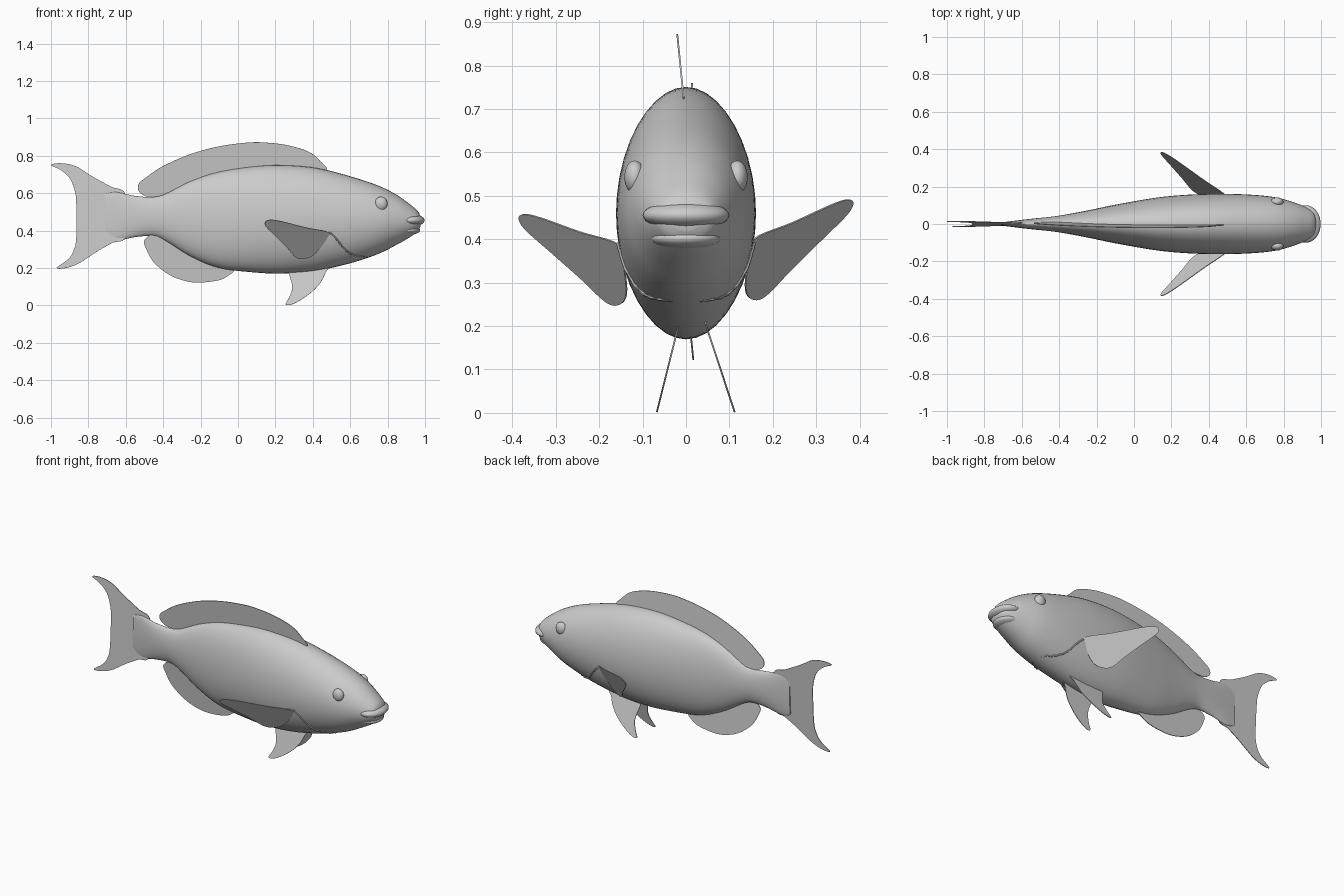
import bpy
import bmesh
from math import sin, cos, pi, sqrt
from mathutils import Vector

cube = bpy.data.objects.get("Cube")
if cube:
    bpy.data.objects.remove(cube, do_unlink=True)

GREY = (0.6, 0.6, 0.6, 1.0)
skin = bpy.data.materials.new("plain grey")
skin.use_nodes = True
skin.diffuse_color = GREY
skin.node_tree.nodes["Principled BSDF"].inputs["Base Color"].default_value = GREY


def spline(points, closed=False, steps=5):
    """Smooth path through points of any dimension."""
    n = len(points)
    pick = (lambda i: points[i % n]) if closed else (lambda i: points[max(0, min(n - 1, i))])
    path = []
    for i in range(n if closed else n - 1):
        for s in range(steps):
            t = s / steps
            path.append([0.5 * (2 * b + (c - a) * t + (2 * a - 5 * b + 4 * c - d) * t * t
                                + (3 * b - a - 3 * c + d) * t ** 3)
                         for a, b, c, d in zip(pick(i - 1), pick(i), pick(i + 1), pick(i + 2))])
    if not closed:
        path.append(list(points[-1]))
    return path


def finish(name, bm, smooth=True):
    bmesh.ops.recalc_face_normals(bm, faces=bm.faces)
    mesh = bpy.data.meshes.new(name)
    bm.to_mesh(mesh)
    bm.free()
    mesh.materials.append(skin)
    obj = bpy.data.objects.new(name, mesh)
    bpy.context.collection.objects.link(obj)
    if smooth:
        bpy.ops.object.select_all(action="DESELECT")
        obj.select_set(True)
        bpy.context.view_layer.objects.active = obj
        bpy.ops.object.shade_smooth_by_angle(angle=0.7)
    return obj


def fin(name, outline, place):
    """Thin plate from a side outline; place maps (x, z) into space."""
    bm = bmesh.new()
    bm.faces.new([bm.verts.new(place(x, z)) for x, z in spline(outline, True)])
    obj = finish(name, bm, False)
    plate = obj.modifiers.new("thickness", "SOLIDIFY")
    plate.thickness = 0.004
    plate.offset = 0


def ellipsoid(name, centre, radii):
    bm = bmesh.new()
    bmesh.ops.create_uvsphere(bm, u_segments=32, v_segments=16, radius=1)
    bmesh.ops.scale(bm, vec=radii, verts=bm.verts)
    bmesh.ops.translate(bm, vec=centre, verts=bm.verts)
    return finish(name, bm)


# Body: x, top, bottom, half width
stations = spline([
    (-.71, .595, .36, .008), (-.65, .605, .345, .016), (-.55, .585, .365, .028),
    (-.45, .58, .37, .038), (-.38, .60, .34, .048), (-.25, .665, .26, .072),
    (-.1, .715, .20, .103), (.1, .745, .175, .138), (.25, .75, .17, .154),
    (.42, .735, .185, .161), (.6, .69, .225, .158), (.75, .64, .275, .144),
    (.85, .59, .325, .117), (.92, .54, .365, .09), (.96, .505, .395, .066),
    (.975, .475, .42, .035)])
SIDES = 40
bm = bmesh.new()
rings = []
for x, top, bottom, width in stations:
    mid, half = (top + bottom) / 2, (top - bottom) / 2
    angles = [2 * pi * k / SIDES for k in range(SIDES)]
    rings.append([bm.verts.new((x, width * sin(a), mid + half * cos(a))) for a in angles])
for r, s in zip(rings, rings[1:]):
    for k in range(SIDES):
        j = (k + 1) % SIDES
        bm.faces.new((r[k], r[j], s[j], s[k]))
bm.faces.new(rings[0])
bm.faces.new(rings[-1])
finish("body", bm)


def skin_y(x, z):
    """Half width of the body at a side position."""
    _, top, bottom, width = min(stations, key=lambda s: abs(s[0] - x))
    u = (2 * z - top - bottom) / (top - bottom)
    return width * sqrt(max(0, 1 - u * u))


# Mouth
ellipsoid("upper_lip", (.92, 0, .455), (.078, .1, .034))
ellipsoid("lower_lip", (.9, 0, .402), (.074, .08, .027))

# Eyes and gill covers
for side, label in ((1, "left"), (-1, "right")):
    ellipsoid(label + "_eye", (.765, side * .118, .543), (.034, .024, .038))
    bm = bmesh.new()
    path = [Vector((x, side * skin_y(x, z), z)) for x, z in
            spline([(.49, .39), (.53, .35), (.57, .30), (.62, .27), (.69, .26)])]
    loops = []
    for i, p in enumerate(path):
        along = (path[min(i + 1, len(path) - 1)] - path[max(i - 1, 0)]).normalized()
        out = Vector((0, side, -.3)).cross(along).normalized()
        up = along.cross(out)
        loops.append([bm.verts.new(p + .005 * (cos(k * pi / 4) * out + sin(k * pi / 4) * up))
                      for k in range(8)])
    for r, s in zip(loops, loops[1:]):
        for k in range(8):
            bm.faces.new((r[k], r[k - 1], s[k - 1], s[k]))
    finish(label + "_gill_edge", bm)

# Middle fins
fin("dorsal_fin", [
    (-.53, .61), (-.53, .65), (-.49, .685), (-.4, .745), (-.25, .81), (-.1, .85),
    (.05, .87), (.15, .87), (.27, .855), (.38, .82), (.44, .77), (.47, .72), (.3, .70),
    (0, .68), (-.25, .64), (-.38, .59), (-.48, .58)],
    lambda x, z: (x, -.005 - .1 * (z - .72), z))
fin("anal_fin", [
    (-.5, .35), (-.49, .30), (-.45, .23), (-.37, .165), (-.28, .13), (-.2, .122),
    (-.1, .135), (-.05, .16), (-.02, .19), (-.03, .24), (-.25, .31), (-.43, .38)],
    lambda x, z: (x, .004 + .1 * (.25 - z), z))
fin("tail_fin", [
    (-1, .75), (-.95, .76), (-.87, .745), (-.78, .69), (-.68, .635), (-.6, .59),
    (-.6, .37), (-.67, .335), (-.75, .29), (-.85, .225), (-.92, .20), (-.97, .20),
    (-.91, .245), (-.88, .29), (-.865, .36), (-.865, .55), (-.875, .62), (-.9, .68),
    (-.95, .725)],
    lambda x, z: (x, .05 * (z - .48), z))

# Paired fins
pectoral = [
    (.49, .387), (.46, .335), (.41, .275), (.36, .25), (.31, .255), (.26, .31),
    (.2, .37), (.15, .42), (.145, .445), (.17, .457), (.23, .45), (.36, .417)]
pelvic = [
    (.27, .19), (.29, .10), (.275, .045), (.255, .005), (.3, .01), (.38, .06),
    (.44, .12), (.47, .18), (.48, .215), (.3, .215)]


def spread(x, z):
    return .153 - .571 * (x - .49) + .56 * (z - .385)


fin("right_pectoral_fin", pectoral, lambda x, z: (x, -spread(x, z), z))
fin("left_pectoral_fin", pectoral,
    lambda x, z: (x, spread(x, z), z + .012 + .1 * (spread(x, z) - .155)))
fin("right_pelvic_fin", pelvic, lambda x, z: (x, -.02 - .25 * (.19 - z), z))
fin("left_pelvic_fin", pelvic, lambda x, z: (x, .05 + .33 * (.19 - z), z))
